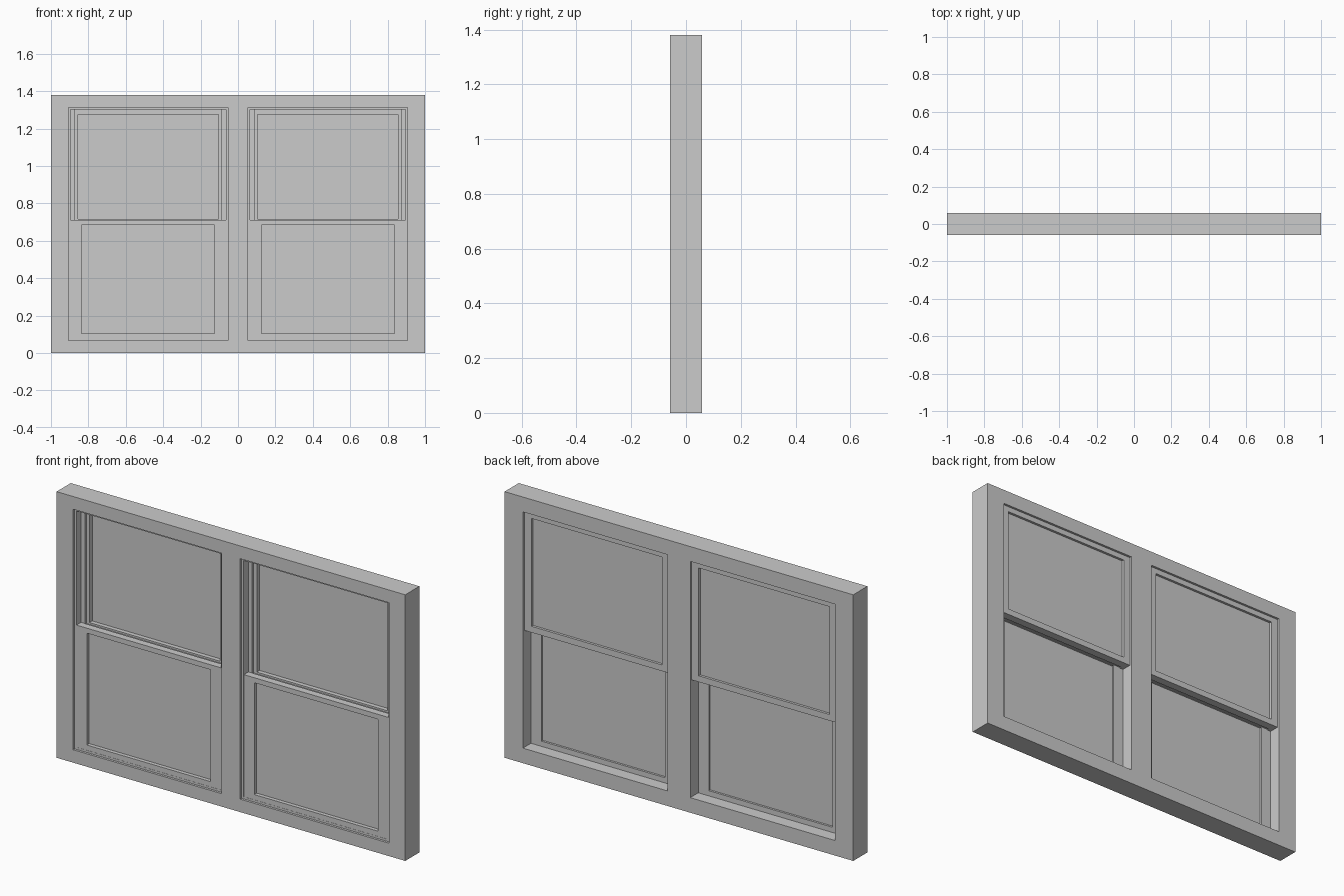
import bpy, bmesh

if "Cube" in bpy.data.objects:
    bpy.data.objects.remove(bpy.data.objects["Cube"])

# Right-hand window opening limits; the left window is its mirror image
X0, X1, Z0, Z1 = 0.065, 0.895, 0.078, 1.303
DEPTH = 0.058


def make_object(name, bm, mirror=True):
    bmesh.ops.recalc_face_normals(bm, faces=bm.faces)
    mesh = bpy.data.meshes.new(name)
    bm.to_mesh(mesh)
    bm.free()
    ob = bpy.data.objects.new(name, mesh)
    bpy.context.collection.objects.link(ob)
    if mirror:
        ob.modifiers.new("mirror", 'MIRROR').use_axis[0] = True
    return ob


def box(name, x0, x1, y0, y1, z0, z1, mirror=True):
    bm = bmesh.new()
    bmesh.ops.create_cube(bm, size=1)
    for v in bm.verts:
        v.co = (x1 if v.co.x > 0 else x0, y1 if v.co.y > 0 else y0,
                z1 if v.co.z > 0 else z0)
    return make_object(name, bm, mirror)


def ring(name, outer, inner, y0, y1):
    """Rectangular frame; outer and inner are (x0, x1, z0, z1)."""
    bm = bmesh.new()
    loops = []
    for (a, b, c, d), y in ((outer, y0), (inner, y0), (inner, y1), (outer, y1)):
        loops.append([bm.verts.new((x, y, z))
                      for x, z in ((a, c), (b, c), (b, d), (a, d))])
    for k in range(4):
        p, q = loops[k], loops[(k + 1) % 4]
        for i in range(4):
            j = (i + 1) % 4
            bm.faces.new((p[i], p[j], q[j], q[i]))
    return make_object(name, bm)


def sash(name, outer, inner, y0, y1, pane_y):
    ring(name + "_sash", outer, inner, y0, y1)
    a, b, c, d = inner
    e = 0.004
    box(name + "_glass", a - e, b + e, pane_y - 0.003, pane_y + 0.003, c - e, d + e)


# Outer frame with two stepped openings
frame = box("window_frame", -1, 1, -DEPTH, DEPTH, 0, 1.38, mirror=False)
cutters = (
    box("opening_cutter", X0, X1, -0.1, 0.1, Z0, Z1),
    box("front_rebate_cutter", X0 - 0.012, X1 + 0.012, -0.1, -0.046,
        Z0 - 0.011, Z1 + 0.011),
)
for cutter in cutters:
    cutter.hide_render = True
    cutter.hide_viewport = False
    cutter.display_type = 'WIRE'
    mod = frame.modifiers.new(cutter.name, 'BOOLEAN')
    mod.operation = 'DIFFERENCE'
    mod.solver = 'EXACT'
    mod.object = cutter

# Lower sash at the front, upper sash at the back
sash("lower", (X0, X1, Z0, 0.711), (0.125, 0.836, 0.105, 0.685), -0.045, -0.008, -0.022)
sash("upper", (X0, X1, 0.684, Z1), (0.105, 0.855, 0.716, 1.275), 0.004, 0.046, 0.030)

# Parting beads between the two sashes
for side, a, b in (("inner", X0, 0.087), ("outer", 0.873, X1)):
    box(side + "_parting_bead", a, b, -0.008, 0.004, 0.684, Z1)
# Weather strip closing the gap between the meeting rails
box("meeting_rail_strip", 0.087, 0.873, -0.008, 0.004, 0.688, 0.707)
